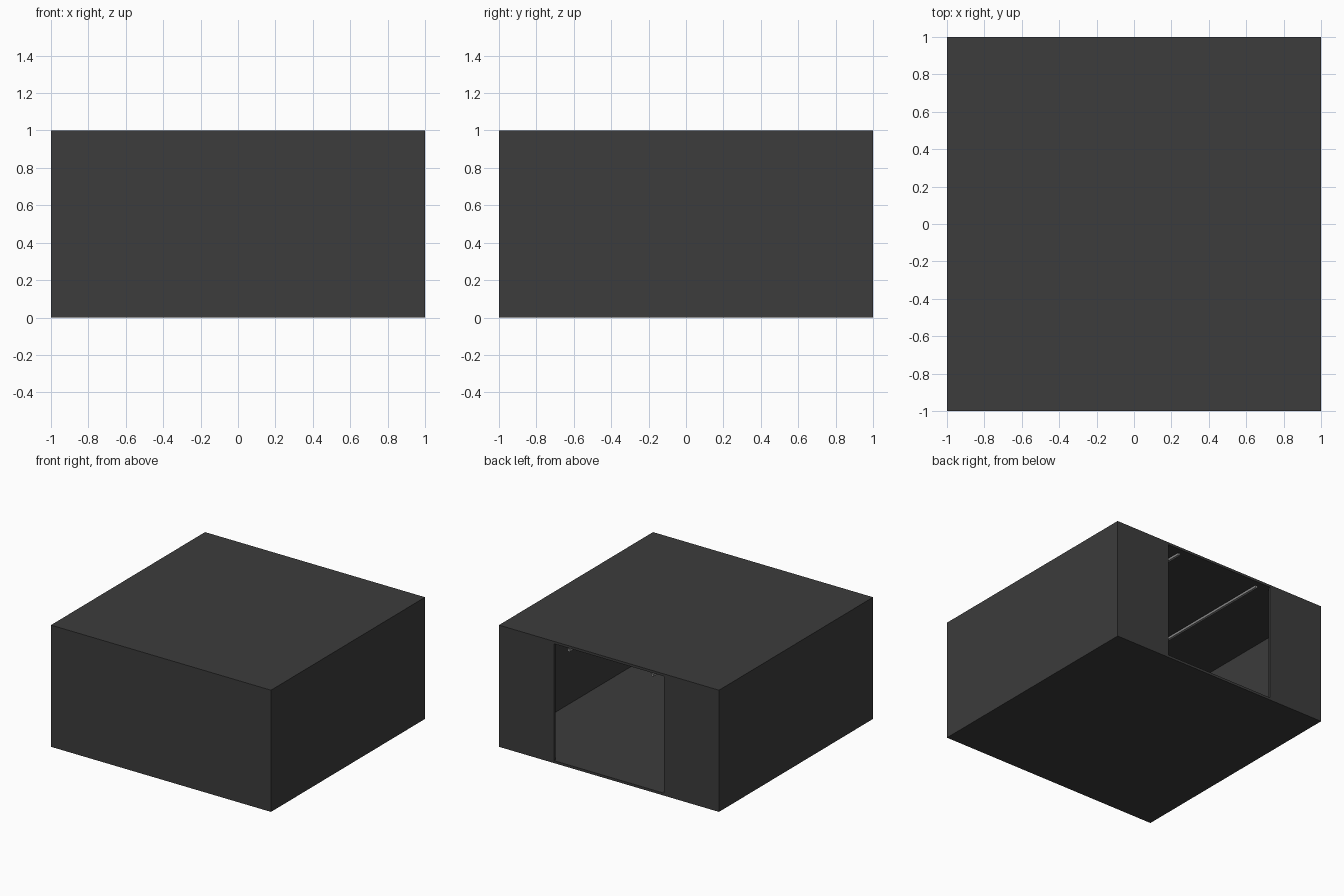
import bpy

if "Cube" in bpy.data.objects:
    bpy.data.objects.remove(bpy.data.objects["Cube"])

T = 0.02  # panel thickness

dark = bpy.data.materials.new("dark_panel")
dark.diffuse_color = (0.045, 0.045, 0.045, 1)
dark.use_nodes = True
dark.node_tree.nodes["Principled BSDF"].inputs["Base Color"].default_value = dark.diffuse_color
rail_mat = bpy.data.materials.new("rail_grey")
rail_mat.diffuse_color = (0.25, 0.25, 0.25, 1)
rail_mat.use_nodes = True
rail_mat.node_tree.nodes["Principled BSDF"].inputs["Base Color"].default_value = rail_mat.diffuse_color


def box(name, lo, hi, mat=dark):
    """Axis-aligned box between two corners."""
    bpy.ops.mesh.primitive_cube_add(size=1, location=[(a + b) / 2 for a, b in zip(lo, hi)])
    ob = bpy.context.object
    ob.name = name
    ob.scale = [b - a for a, b in zip(lo, hi)]
    bpy.ops.object.transform_apply(location=False, rotation=False, scale=True)
    ob.data.materials.append(mat)
    return ob


# Floor and roof slabs
box("floor", (-1, -1, 0), (1, 1, T))
box("roof", (-1, -1, 1 - T), (1, 1, 1))

# Front wall
box("front_wall", (-1, -1, T), (1, -1 + T, 1 - T))

# Side walls, back wall halves beside the doorway, and ceiling rails
for side, s in (("left", -1), ("right", 1)):
    def span(name, a, b, y0, y1, z0, z1, mat=dark):
        xs = sorted((s * a, s * b))
        return box(f"{side}_{name}", (xs[0], y0, z0), (xs[1], y1, z1), mat)

    span("side_wall", 1 - T, 1, -1 + T, 1 - T, T, 1 - T)
    span("back_wall", 0.5, 1, 1 - T, 1, T, 1 - T)
    span("ceiling_rail", 0.37, 0.39, -1 + T, 1 - T, 0.94, 0.96, rail_mat)
